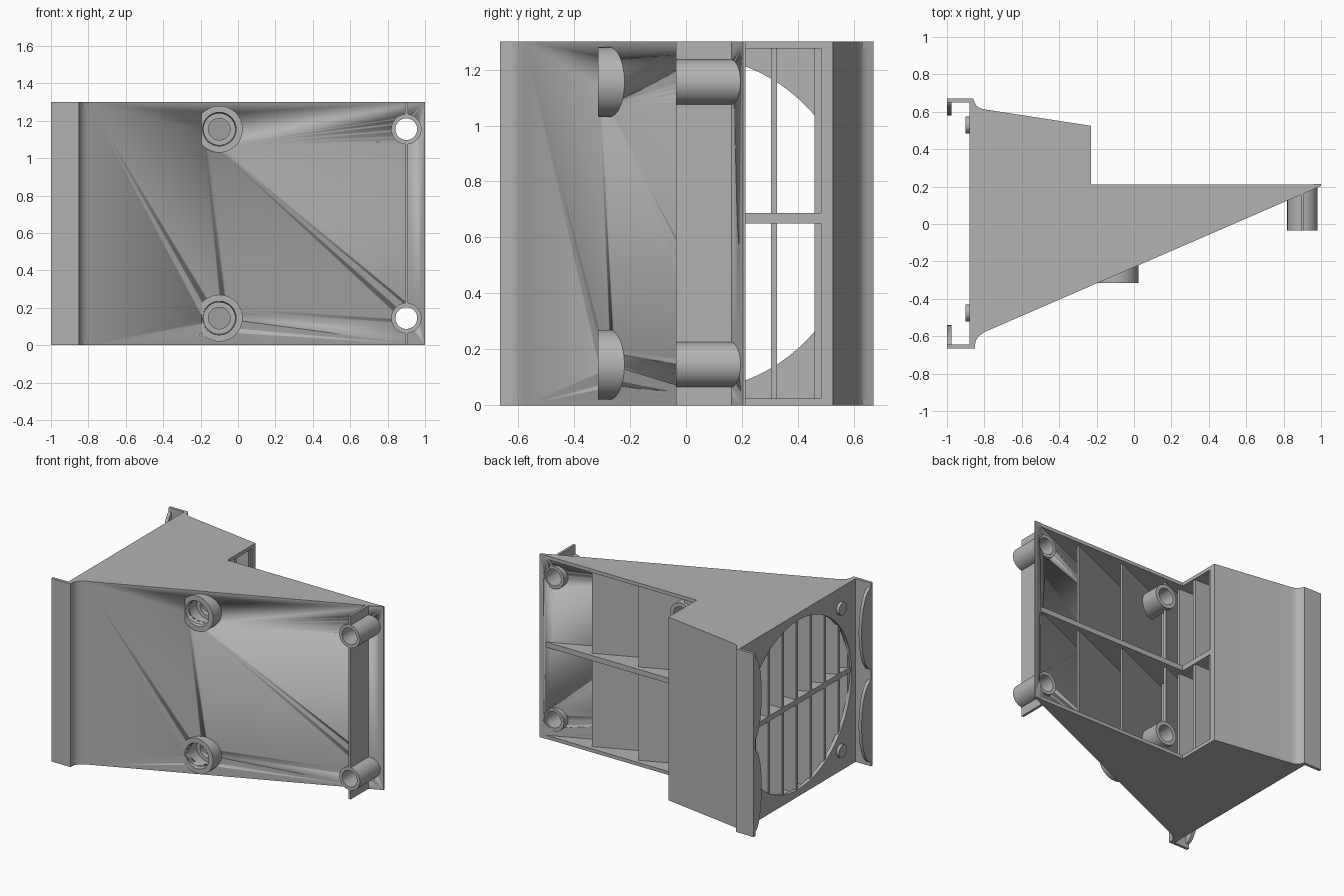
import bpy, bmesh, math
from mathutils import Matrix, Vector

if "Cube" in bpy.data.objects:
    bpy.data.objects.remove(bpy.data.objects["Cube"], do_unlink=True)

grey = bpy.data.materials.new("plain grey")
grey.use_nodes = True
grey.diffuse_color = (0.45, 0.45, 0.45, 1)
grey.node_tree.nodes["Principled BSDF"].inputs["Base Color"].default_value = (0.45, 0.45, 0.45, 1)

H = 1.3            # duct height
T = 0.025          # wall thickness
SLOPE = 0.433      # slant of the front wall
FAN_X = -0.88      # plane of the fan face
HOLES = (0.145, 1.155)


def add(name, bm, smooth=False):
    bmesh.ops.recalc_face_normals(bm, faces=bm.faces)
    me = bpy.data.meshes.new(name)
    bm.to_mesh(me)
    bm.free()
    me.materials.append(grey)
    ob = bpy.data.objects.new(name, me)
    bpy.context.collection.objects.link(ob)
    if smooth:
        bpy.ops.object.select_all(action='DESELECT')
        ob.select_set(True)
        bpy.context.view_layer.objects.active = ob
        bpy.ops.object.shade_smooth_by_angle(angle=math.radians(30))
    return ob


def prism(name, pts, z0, z1, smooth=False):
    """Extrude a plan outline between two heights."""
    bm = bmesh.new()
    face = bm.faces.new([bm.verts.new((x, y, z0)) for x, y in pts])
    ext = bmesh.ops.extrude_face_region(bm, geom=[face])
    verts = [v for v in ext["geom"] if isinstance(v, bmesh.types.BMVert)]
    bmesh.ops.translate(bm, verts=verts, vec=(0, 0, z1 - z0))
    return add(name, bm, smooth)


def lathe(name, profile, x, z, n=48):
    """Turn a closed (radius, y) profile around an axis along y."""
    bm = bmesh.new()
    rings = []
    for i in range(n):
        a = math.tau * i / n
        rings.append([bm.verts.new((x + r * math.cos(a), y, z + r * math.sin(a)))
                      for r, y in profile])
    m = len(profile)
    for i in range(n):
        p, q = rings[i], rings[(i + 1) % n]
        for j in range(m):
            k = (j + 1) % m
            bm.faces.new((p[j], p[k], q[k], q[j]))
    return add(name, bm, True)


def cylinder(name, r, depth, centre, axis, n=48):
    bm = bmesh.new()
    turn = Vector((0, 0, 1)).rotation_difference(Vector(axis)).to_matrix().to_4x4()
    bmesh.ops.create_cone(bm, cap_ends=True, segments=n, radius1=r, radius2=r,
                          depth=depth, matrix=Matrix.Translation(centre) @ turn)
    return add(name, bm, True)


def cut(ob, cutters):
    for c in cutters:
        mod = ob.modifiers.new("cut", 'BOOLEAN')
        mod.operation, mod.solver, mod.object = 'DIFFERENCE', 'EXACT', c


def helper(ob):
    ob.hide_render = True
    ob.hide_viewport = True
    ob.display_type = 'WIRE'
    return ob


# Plan outline of the duct
front_curve = [(-0.85, -0.645), (-0.845, -0.622), (-0.83, -0.6), (-0.8, -0.578)]
back_curve = [(-0.8, 0.613), (-0.825, 0.62), (-0.843, 0.633), (-0.852, 0.65)]
outline = ([(FAN_X, -0.645)] + front_curve + [(0.985, 0.2), (0.985, 0.21), (-0.23, 0.21),
           (-0.23, 0.525)] + back_curve + [(FAN_X, 0.65)])
prism("bottom_plate", outline, 0, T)
prism("top_plate", outline, H - T, H)
prism("middle_shelf", [(-0.87, -0.6), (-0.8, -0.57), (0.96, 0.195), (0.96, 0.21),
                       (-0.23, 0.21), (-0.23, 0.52), (-0.8, 0.6), (-0.87, 0.6)], 0.65, 0.687)

# Cutters for the screw holes and the fan opening
mid_cut = [helper(cylinder("mid_hole_cutter", 0.084, 2, (-0.1, 0, z), (0, 1, 0))) for z in HOLES]
end_cut = [helper(cylinder("end_hole_cutter", 0.07, 2, (0.9, 0, z), (0, 1, 0))) for z in HOLES]
fan_cut = helper(cylinder("fan_cutter", 0.6, 0.4, (FAN_X, 0, H / 2), (1, 0, 0), 96))

# Slanted front wall with its clip flange
front = prism("front_wall", [(-1, -0.665), (-0.85, -0.665)] + front_curve +
              [(1, 0.203), (1, 0.213), (0.96, 0.213), (-0.8, -0.548), (-0.86, -0.58),
               (-0.88, -0.645), (-1, -0.645)], 0, H, True)
cut(front, mid_cut + end_cut)

# Short back wall with its clip flange
prism("back_wall", [(-1, 0.67), (-0.86, 0.67)] + back_curve[::-1] +
      [(-0.23, 0.525), (-0.23, 0.483), (-0.8, 0.575), (-0.87, 0.6), (-0.88, 0.65), (-1, 0.65)],
      0, H, True)

# Fan face
fan = prism("fan_plate", [(FAN_X, -0.645), (FAN_X + T, -0.635), (FAN_X + T, 0.64), (FAN_X, 0.65)], 0, H)
cut(fan, [fan_cut])

# Guide vanes: slanted ones to the back outlet, straight ones to the side outlet
for k in range(-3, 4):
    y = 0.157 * k
    if k < 0:
        x1, y1 = -0.87 + (0.17 - y) / SLOPE, 0.17
    else:
        x1, y1 = -0.24, y
    vane = prism("guide_vane", [(-0.87, y - 0.011), (x1, y1 - 0.011), (x1, y1 + 0.011),
                                (-0.87, y + 0.011)], T, H - T)
    if k in (-2, -1, 0, 1):
        cut(vane, mid_cut)

# Screw bosses through the duct and screw posts at the tip
for z in HOLES:
    lathe("screw_boss", [(0.125, -0.315), (0.125, -0.19), (0.084, -0.19), (0.084, 0.2),
                         (0.058, 0.2), (0.058, -0.2), (0.084, -0.2), (0.09, -0.315)], -0.1, z)
    lathe("tip_post", [(0.081, -0.035), (0.081, 0.2), (0.058, 0.2), (0.058, -0.035)], 0.9, z)

# Thin rib joining the tip posts
rib = prism("tip_rib", [(0.892, -0.035), (0.909, -0.035), (0.909, 0.175), (0.892, 0.168)], 0, H)
cut(rib, end_cut)

# Locating pegs on the fan face
for y in (-0.475, 0.53):
    for z in HOLES:
        cylinder("locating_peg", 0.045, 0.03, (FAN_X - 0.005, y, z), (1, 0, 0), 32)


# Curved snap hooks on the flange edges
def hook(y0, depth, zc, half=0.29, n=16):
    bm = bmesh.new()
    pts = [(y0 + depth * math.sin(math.pi * i / n), zc - half * math.cos(math.pi * i / n))
           for i in range(n + 1)]
    face = bm.faces.new([bm.verts.new((-1, y, z)) for y, z in pts])
    ext = bmesh.ops.extrude_face_region(bm, geom=[face])
    verts = [v for v in ext["geom"] if isinstance(v, bmesh.types.BMVert)]
    bmesh.ops.translate(bm, verts=verts, vec=(0.023, 0, 0))
    add("snap_hook", bm, True)


for zc in (0.32, 0.98):
    hook(-0.65, 0.11, zc)
    hook(0.655, -0.075, zc)
